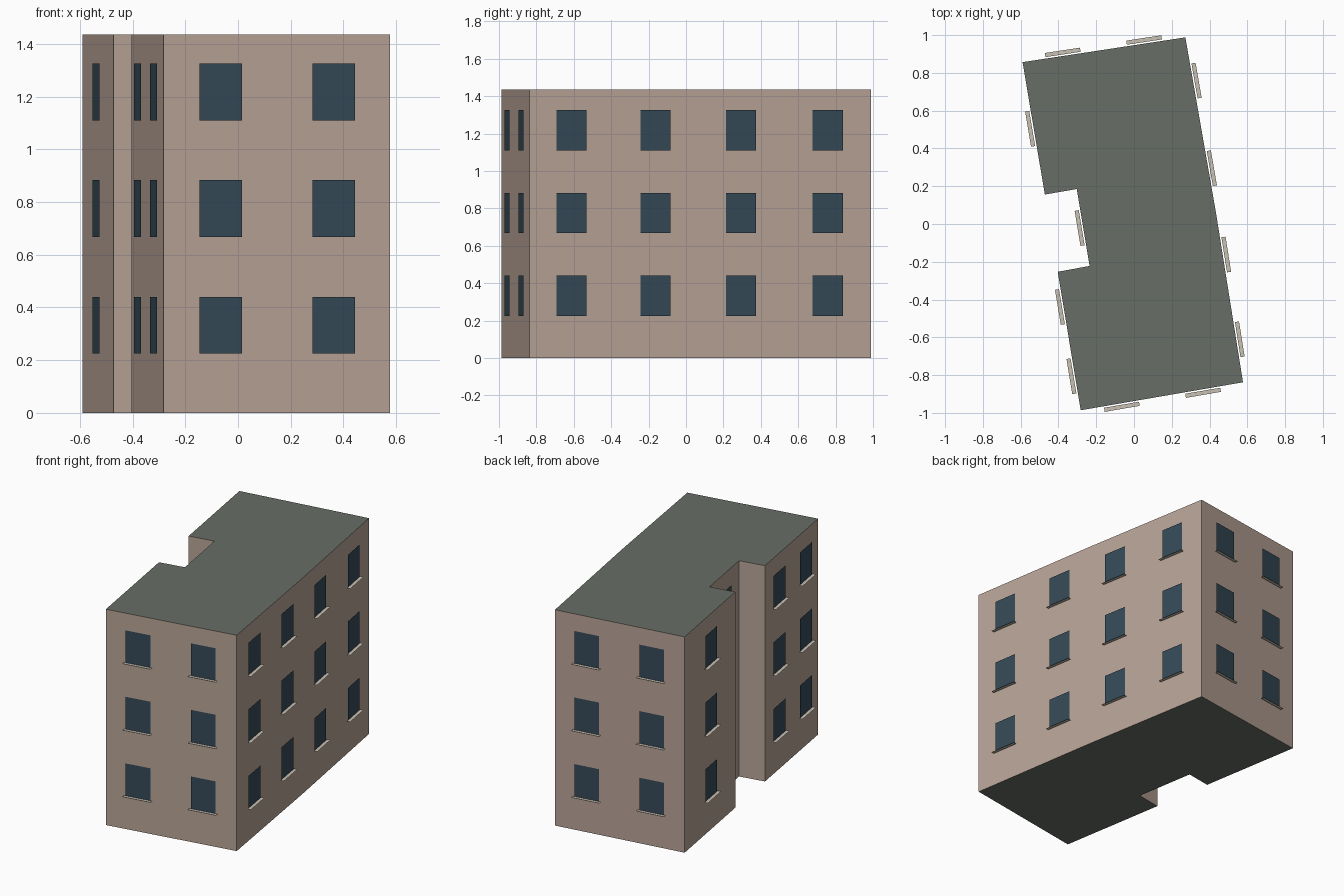
import bpy, bmesh
from mathutils import Vector

if "Cube" in bpy.data.objects:
    bpy.data.objects.remove(bpy.data.objects["Cube"])

HEIGHT = 1.435
FLOOR_SILLS = [0.225, 0.668, 1.11]
WIN_W, WIN_H, WIN_OFF = 0.164, 0.215, 0.008
SILL_W, SILL_OUT = 0.188, 0.03

# footprint corners (counter-clockwise) with number of window columns on the wall that follows
PLAN = [
    ((-0.282, -0.986), 2), ((0.577, -0.838), 2), ((0.434, 0.06), 2),
    ((0.272, 0.988), 2), ((-0.590, 0.857), 1), ((-0.472, 0.156), 0),
    ((-0.303, 0.185), 1), ((-0.235, -0.222), 0), ((-0.404, -0.253), 2),
]


def material(name, rgb):
    m = bpy.data.materials.new(name)
    m.diffuse_color = (*rgb, 1)
    m.use_nodes = True
    m.node_tree.nodes["Principled BSDF"].inputs["Base Color"].default_value = m.diffuse_color
    return m


def make_object(name, bm, mats):
    me = bpy.data.meshes.new(name)
    bm.to_mesh(me)
    bm.free()
    for m in mats:
        me.materials.append(m)
    ob = bpy.data.objects.new(name, me)
    bpy.context.collection.objects.link(ob)
    return ob


def quad(bm, pts):
    return bm.faces.new([bm.verts.new(p) for p in pts])


wall_mat = material("wall", (0.48, 0.37, 0.31))
roof_mat = material("roof", (0.14, 0.155, 0.135))
glass_mat = material("glass", (0.035, 0.068, 0.095))
sill_mat = material("sill", (0.58, 0.53, 0.45))

# building body: extruded footprint, roof and base in the roof colour
bm = bmesh.new()
low = [bm.verts.new((x, y, 0)) for (x, y), _ in PLAN]
top = [bm.verts.new((x, y, HEIGHT)) for (x, y), _ in PLAN]
n = len(PLAN)
for i in range(n):
    j = (i + 1) % n
    bm.faces.new((low[i], low[j], top[j], top[i]))
for loop in (top, low[::-1]):
    bm.faces.new(loop).material_index = 1
make_object("building_body", bm, [wall_mat, roof_mat])

# window panes and flat sills, evenly spaced along each wall
panes, sills = bmesh.new(), bmesh.new()
up = Vector((0, 0, 1))
for i, (corner, count) in enumerate(PLAN):
    a = Vector((*corner, 0))
    b = Vector((*PLAN[(i + 1) % n][0], 0))
    along = (b - a).normalized()
    out = along.cross(up)
    for k in range(count):
        base = a.lerp(b, (k + 0.5) / count) + out * WIN_OFF
        for z in FLOOR_SILLS:
            c = base + up * z
            w, s = along * WIN_W / 2, along * SILL_W / 2
            h, d = up * WIN_H, out * (SILL_OUT - WIN_OFF)
            quad(panes, (c - w, c + w, c + w + h, c - w + h))
            quad(sills, (c - s + d, c + s + d, c + s, c - s))
make_object("windows", panes, [glass_mat])
make_object("window_sills", sills, [sill_mat])
